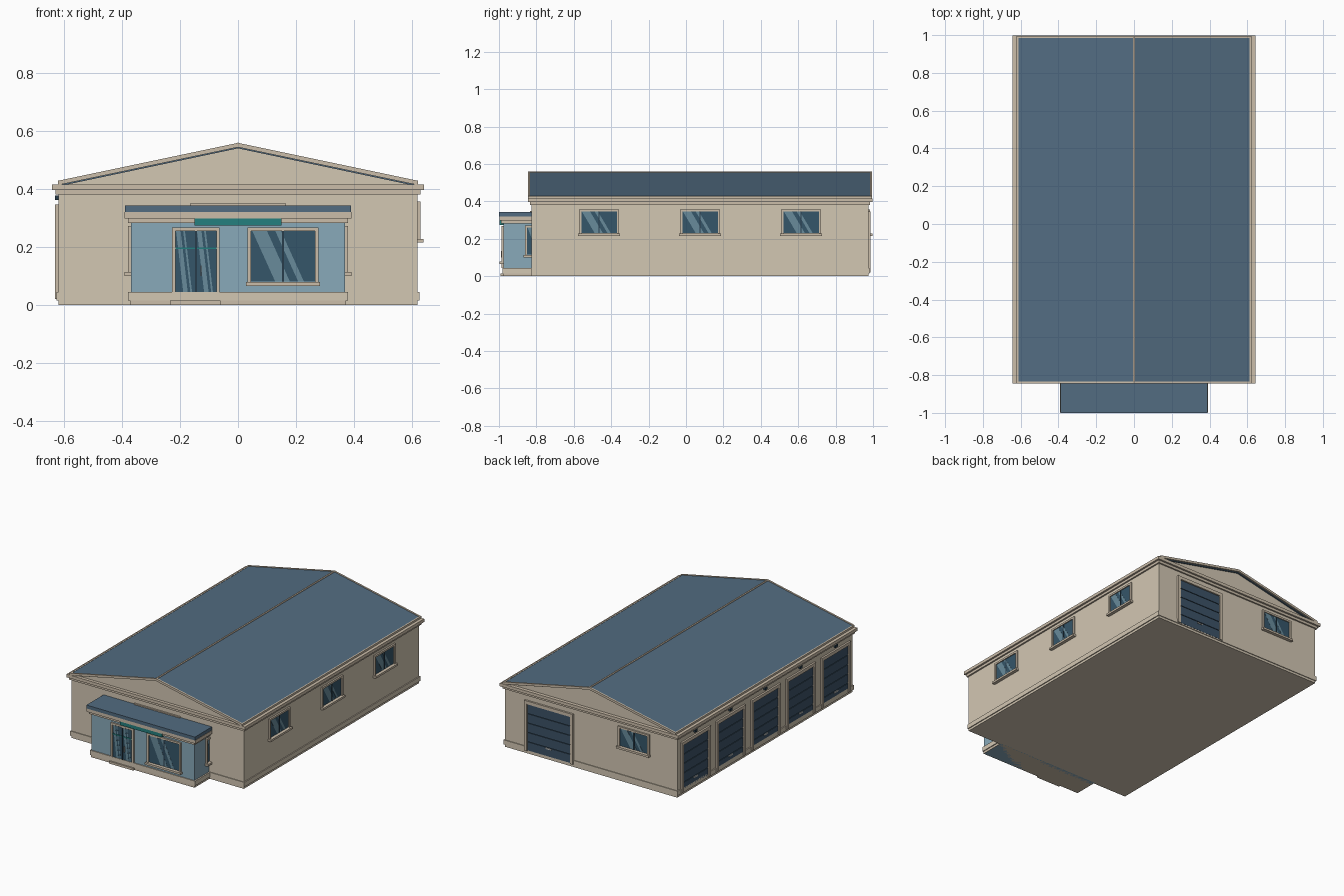
import bpy, bmesh
from mathutils import Matrix, Vector

if "Cube" in bpy.data.objects:
    bpy.data.objects.remove(bpy.data.objects["Cube"])


def mat(name, r, g, b):
    m = bpy.data.materials.new(name)
    m.diffuse_color = (r, g, b, 1)
    m.use_nodes = True
    m.node_tree.nodes["Principled BSDF"].inputs["Base Color"].default_value = m.diffuse_color
    return m


CREAM = mat("cream_render", .65, .57, .45)
TRIM = mat("cream_trim", .60, .51, .40)
ROOF = mat("blue_roof", .085, .15, .22)
WALL = mat("pale_blue_wall", .25, .40, .49)
GLASS = mat("dark_glass", .036, .093, .144)
SHINE = mat("glass_streak", .14, .26, .33)
DARK = mat("dark_mullion", .02, .045, .07)
TEAL = mat("teal", .017, .216, .21)
SHUT = mat("shutter_blue", .045, .085, .135)
METAL = mat("handle_metal", .5, .5, .48)


# Wall frames: local x runs along the wall, y goes up, z points outwards
def frame(origin, u, n):
    u, n, v = Vector(u), Vector(n), Vector((0, 0, 1))
    m = Matrix((u, v, n)).transposed().to_4x4()
    m.translation = origin
    return m


CY, HX, HY = .075, .62, .90
WORLD = frame((0, 0, 0), (1, 0, 0), (0, -1, 0))
FRONT = frame((0, CY - HY, 0), (1, 0, 0), (0, -1, 0))
BACK = frame((0, CY + HY, 0), (-1, 0, 0), (0, 1, 0))
RIGHT = frame((HX, 0, 0), (0, 1, 0), (1, 0, 0))
LEFT = frame((-HX, 0, 0), (0, -1, 0), (-1, 0, 0))
PORCH = frame((0, -.976, 0), (1, 0, 0), (0, -1, 0))
PORCH_R = frame((.37, 0, 0), (0, 1, 0), (1, 0, 0))
PORCH_L = frame((-.37, 0, 0), (0, -1, 0), (-1, 0, 0))


def prism(name, f, pts, n0, n1, m):
    """Outline on a wall plane, extruded from depth n0 to n1."""
    bm = bmesh.new()
    lo = [bm.verts.new(f @ Vector((u, v, n0))) for u, v in pts]
    hi = [bm.verts.new(f @ Vector((u, v, n1))) for u, v in pts]
    bm.faces.new(lo)
    bm.faces.new(hi)
    k = len(pts)
    for i in range(k):
        j = (i + 1) % k
        bm.faces.new((lo[i], lo[j], hi[j], hi[i]))
    bmesh.ops.recalc_face_normals(bm, faces=bm.faces)
    me = bpy.data.meshes.new(name)
    bm.to_mesh(me)
    bm.free()
    me.materials.append(m)
    ob = bpy.data.objects.new(name, me)
    bpy.context.collection.objects.link(ob)
    return ob


def box(name, f, u0, u1, v0, v1, n0, n1, m):
    return prism(name, f, [(u0, v0), (u1, v0), (u1, v1), (u0, v1)], n0, n1, m)


def slab(name, hx, y0, y1, z0, z1, m):
    return box(name, WORLD, -hx, hx, z0, z1, -y0, -y1, m)


def surround(name, f, u0, u1, v0, v1, w, n, sides_only_to_floor=False):
    b = v0 if sides_only_to_floor else v0 - w * .5
    box(name + "_jamb_a", f, u0 - w, u0, b, v1, -.005, n, TRIM)
    box(name + "_jamb_b", f, u1, u1 + w, b, v1, -.005, n, TRIM)
    box(name + "_head", f, u0 - w, u1 + w, v1, v1 + w, -.005, n, TRIM)


def pane(name, f, u0, u1, v0, v1):
    w, h = u1 - u0, v1 - v0
    box(name + "_glass", f, u0, u1, v0, v1, -.005, .003, GLASS)
    for i, (a, b) in enumerate(((.02, .25), (.38, .47))):
        # slanted reflection from top left to bottom right
        s = .36
        prism(f"{name}_streak_{i}", f,
              [(u0 + w * a, v1), (u0 + w * b, v1),
               (u0 + w * (b + s), v0), (u0 + w * (a + s), v0)], .003, .0036, SHINE)
    c = (u0 + u1) / 2
    box(name + "_mullion", f, c - .003, c + .003, v0, v0 + h, 0, .006, DARK)


def window(name, f, c, w, v0, v1, t=.012):
    u0, u1 = c - w / 2, c + w / 2
    pane(name, f, u0, u1, v0, v1)
    surround(name, f, u0, u1, v0, v1, t, .010)
    box(name + "_sill", f, u0 - .018, u1 + .018, v0 - .015, v0 - .002, -.005, .021, TRIM)


def shutter(name, f, c, w, v0=.02, v1=.325):
    u0, u1 = c - w / 2, c + w / 2
    box(name + "_backing", f, u0, u1, v0, v1, -.005, .002, DARK)
    n = 5
    h = (v1 - v0) / n
    for i in range(n):
        box(f"{name}_panel_{i}", f, u0, u1, v0 + i * h + .003, v0 + (i + 1) * h - .003,
            0, .006, SHUT)
    box(name + "_handle", f, c - .02, c + .02, v0 + h - .012, v0 + h - .004, 0, .010, METAL)
    surround(name, f, u0, u1, v0, v1, .021, .012, True)


# Main hall
Y0, Y1 = CY - HY, CY + HY
slab("hall_base", HX, Y0, Y1, 0, .39, CREAM)
slab("hall_plinth", HX + .006, Y0 - .005, Y1 + .005, .015, .045, CREAM)
slab("hall_cornice_lower", HX + .010, Y0 - .010, Y1 + .010, .38, .396, TRIM)
slab("hall_cornice_upper", HX + .022, Y0 - .020, Y1 + .022, .396, .416, TRIM)

# Gabled roof
prism("gable_infill", WORLD, [(-.61, .414), (.61, .414), (0, .544)], -Y0, -Y1, CREAM)


def chevron(name, hx, top, edge, t, y0, y1, m):
    pts = [(-hx, edge), (0, top), (hx, edge), (hx, edge - t), (0, top - t), (-hx, edge - t)]
    return prism(name, WORLD, pts, -y0, -y1, m)


chevron("roof_sheets", .615, .556, .426, .016, Y0 - .010, Y1 + .010, ROOF)
chevron("front_rake_trim", .622, .559, .428, .015, Y0 - .020, Y0 - .009, TRIM)
chevron("back_rake_trim", .622, .559, .428, .015, Y1 + .009, Y1 + .020, TRIM)
chevron("ridge_cap", .006, .560, .558, .008, Y0 - .015, Y1 + .015, TRIM)
for s in (-1, 1):
    box("eave_trim", WORLD, s * .612, s * .622, .414, .428, -Y0 + .018, -Y1 - .018, TRIM)

# Hall openings
for i in range(3):
    window(f"side_window_{i}", RIGHT, CY + (i - 1) * .54, .19, .23, .345)
for i in range(5):
    c = -(CY + (i - 2) * .36)
    shutter(f"bay_door_{i}", LEFT, c, .256)
    box(f"bay_lamp_{i}", LEFT, c - .012, c + .012, .362, .378, -.005, .012, DARK)
shutter("rear_door", BACK, -.30, .31)
window("rear_window", BACK, .31, .20, .23, .345)
box("front_wall_strip", FRONT, -.165, .165, .336, .349, -.005, .010, TRIM)

# Entrance annex
PY = -.976
slab("annex_walls", .37, PY, Y0 + .01, 0, .29, WALL)
slab("annex_footing", .373, PY - .003, Y0 + .01, 0, .015, TRIM)
slab("annex_plinth", .379, PY - .006, Y0 + .01, .015, .045, CREAM)
slab("annex_cornice_lower", .38, PY - .012, Y0 + .01, .283, .298, TRIM)
slab("annex_cornice_upper", .392, PY - .022, Y0 + .01, .298, .320, TRIM)
slab("annex_roof", .39, PY - .024, Y0 + .01, .320, .342, ROOF)
box("sign_board", PORCH, -.15, .15, .274, .298, 0, .020, TEAL)

# Annex window and side windows
window("shop_window", PORCH, .155, .22, .08, .255)
for f, s, n in ((PORCH_R, 1, "right"), (PORCH_L, -1, "left")):
    c = s * -.775
    window(f"annex_{n}_window", f, c, .15, .115, .26)

# Entrance door
pane("entrance_left_leaf", PORCH, -.215, -.147, .045, .255)
pane("entrance_right_leaf", PORCH, -.143, -.075, .045, .255)
for o in list(bpy.data.objects):
    if o.name.startswith("entrance") and "mullion" in o.name:
        bpy.data.objects.remove(o)
surround("entrance", PORCH, -.215, -.075, .045, .255, .012, .010, True)
box("entrance_mullion", PORCH, -.149, -.141, .045, .255, 0, .007, DARK)
box("entrance_bar", PORCH, -.215, -.075, .192, .198, 0, .006, TEAL)
box("entrance_handle", PORCH, -.130, -.126, .10, .135, 0, .014, METAL)
box("entrance_step", PORCH, -.235, -.06, 0, .015, 0, .015, TRIM)
